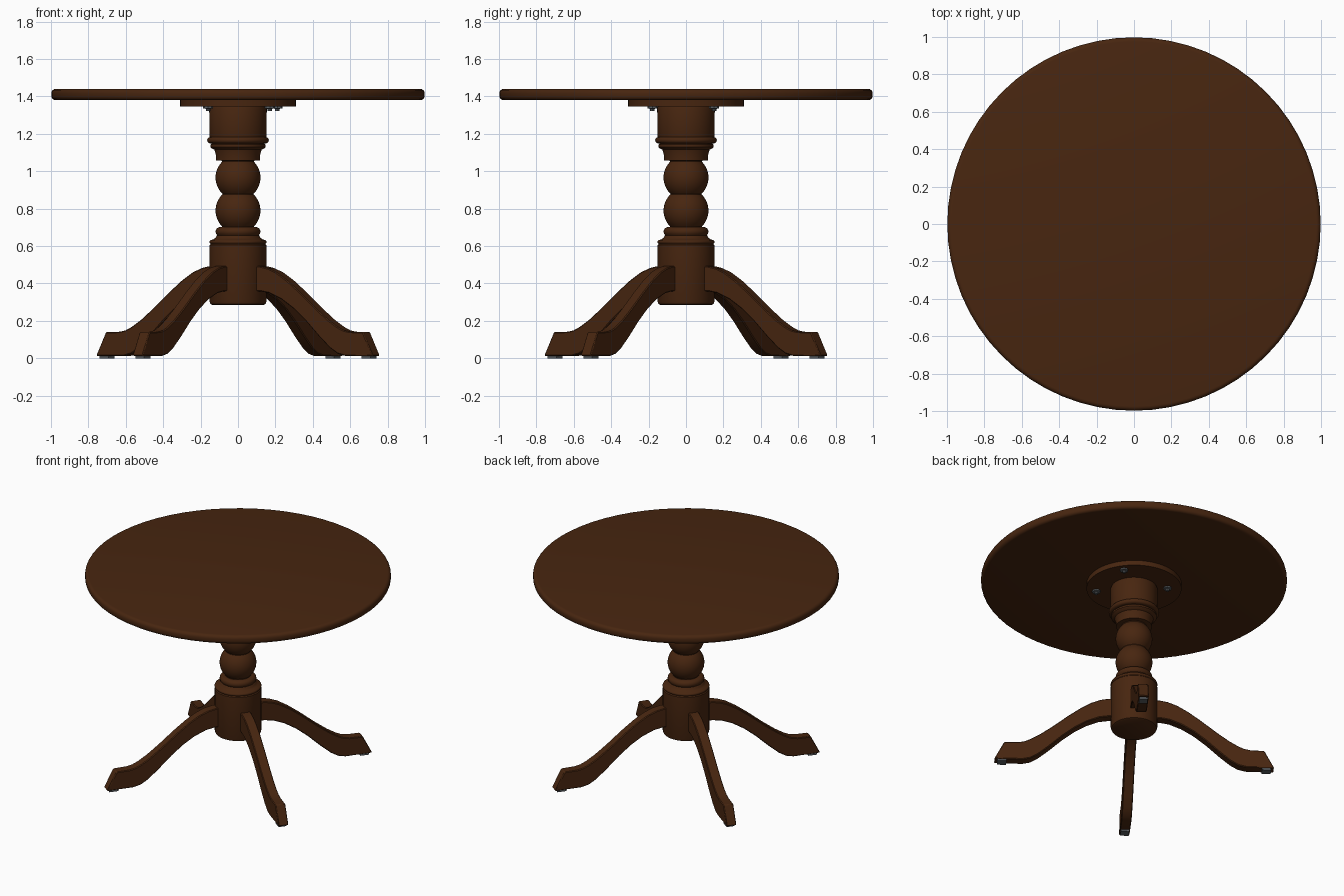
import bpy, bmesh, math
from mathutils import Matrix

if "Cube" in bpy.data.objects:
    bpy.data.objects.remove(bpy.data.objects["Cube"])

def material(name, rgb):
    m = bpy.data.materials.new(name)
    m.diffuse_color = (*rgb, 1)
    m.use_nodes = True
    m.node_tree.nodes["Principled BSDF"].inputs["Base Color"].default_value = m.diffuse_color
    return m

wood = material("dark_wood", (0.064, 0.019, 0.005))
metal = material("grey_metal", (0.10, 0.11, 0.12))

def finish(name, bm, mat, angle=35):
    bmesh.ops.recalc_face_normals(bm, faces=bm.faces)
    mesh = bpy.data.meshes.new(name)
    bm.to_mesh(mesh)
    bm.free()
    mesh.materials.append(mat)
    obj = bpy.data.objects.new(name, mesh)
    bpy.context.collection.objects.link(obj)
    bpy.ops.object.select_all(action='DESELECT')
    obj.select_set(True)
    bpy.context.view_layer.objects.active = obj
    bpy.ops.object.shade_smooth_by_angle(angle=math.radians(angle))
    return obj

def lathe(name, profile, mat, sides=48, loc=(0, 0)):
    """Spin a (radius, height) profile into a capped solid."""
    bm = bmesh.new()
    rings = []
    for r, z in profile:
        rings.append([bm.verts.new((loc[0] + r * math.cos(2 * math.pi * i / sides),
                                    loc[1] + r * math.sin(2 * math.pi * i / sides), z))
                      for i in range(sides)])
    for a, b in zip(rings, rings[1:]):
        for i in range(sides):
            j = (i + 1) % sides
            bm.faces.new((a[i], a[j], b[j], b[i]))
    bm.faces.new(rings[0][::-1])
    bm.faces.new(rings[-1])
    return finish(name, bm, mat)

def arc(r0, z0, rad, a0, a1, n):
    """Points of a circular arc in the profile plane, angles in degrees."""
    pts = []
    for i in range(n + 1):
        a = math.radians(a0 + (a1 - a0) * i / n)
        pts.append((r0 + rad * math.cos(a), z0 + rad * math.sin(a)))
    return pts

# Round table top with a softened rim
lathe("table_top", arc(0.975, 1.403, 0.023, -90, 0, 4) + arc(0.975, 1.417, 0.023, 0, 90, 4),
      wood, 64)

# Mounting disc beneath the top
lathe("mounting_disc", [(0.31, 1.345), (0.31, 1.382)], wood)

# Turned pedestal: lower drum, ring mouldings, two balls, upper drum
pedestal = [(0.138, 0.285), (0.147, 0.29), (0.152, 0.303), (0.152, 0.605), (0.146, 0.611)]
pedestal += arc(0.143, 0.622, 0.01, -70, 70, 4)
pedestal += [(0.130, 0.637), (0.119, 0.645), (0.115, 0.655)]
pedestal += arc(0.095, 0.677, 0.025, -50, 70, 5)
pedestal += [(0.085, 0.702)]
pedestal += arc(0, 0.79, 0.12, -45, 46, 12)
pedestal += arc(0, 0.966, 0.12, -46, 45, 12)
pedestal += [(0.085, 1.056), (0.117, 1.058), (0.119, 1.09), (0.126, 1.115), (0.140, 1.122),
             (0.148, 1.13), (0.148, 1.142), (0.140, 1.148)]
pedestal += arc(0.148, 1.166, 0.017, -80, 80, 6)
pedestal += [(0.152, 1.186), (0.154, 1.335), (0.150, 1.347)]
lathe("pedestal", pedestal, wood)

# Bolts through the mounting disc
for i, (x, y) in enumerate([(0.21, 0.15), (0.17, -0.18), (-0.16, 0.15), (-0.16, -0.14)]):
    lathe(f"bolt_{i + 1}", [(0.012, 1.322), (0.012, 1.334), (0.027, 1.335), (0.027, 1.346)],
          metal, 8, (x, y))

# Curved legs: side outline (distance out, height) extruded to leg width
LEG_TOP = [(0.11, 0.493), (0.17, 0.492), (0.22, 0.482), (0.28, 0.458), (0.35, 0.415),
           (0.43, 0.355), (0.54, 0.265), (0.62, 0.205), (0.68, 0.168), (0.72, 0.15),
           (0.76, 0.142), (0.85, 0.14)]
LEG_BOTTOM = [(0.915, 0.013), (0.73, 0.013), (0.68, 0.025), (0.63, 0.055), (0.56, 0.115),
              (0.47, 0.2), (0.39, 0.265), (0.31, 0.315), (0.23, 0.348), (0.17, 0.358),
              (0.11, 0.36)]
HALF = 0.034

for k in range(4):
    turn = Matrix.Rotation(math.radians(-36 + 90 * k), 4, 'Z')
    bm = bmesh.new()
    # strips of quads between upper and lower edges keep the side faces clean
    outline = LEG_TOP + LEG_BOTTOM
    sides = [[bm.verts.new((r, s * HALF, z)) for r, z in outline] for s in (-1, 1)]
    n = len(outline)
    for i in range(n):
        j = (i + 1) % n
        bm.faces.new((sides[0][i], sides[0][j], sides[1][j], sides[1][i]))
    bm.faces.new(sides[0])
    bm.faces.new(sides[1][::-1])
    bm.transform(turn)
    leg = finish(f"leg_{k + 1}", bm, wood, 30)
    bev = leg.modifiers.new("soft_edges", 'BEVEL')
    bev.width = 0.005
    bev.segments = 1
    bev.limit_method = 'ANGLE'
    bev.angle_limit = math.radians(45)

    # Glide pad under the foot
    bm = bmesh.new()
    bmesh.ops.create_cube(bm, size=1, matrix=turn @ Matrix.Translation((0.865, 0, 0.0075))
                          @ Matrix.Diagonal((0.06, 0.055, 0.015, 1)))
    finish(f"foot_pad_{k + 1}", bm, metal)
